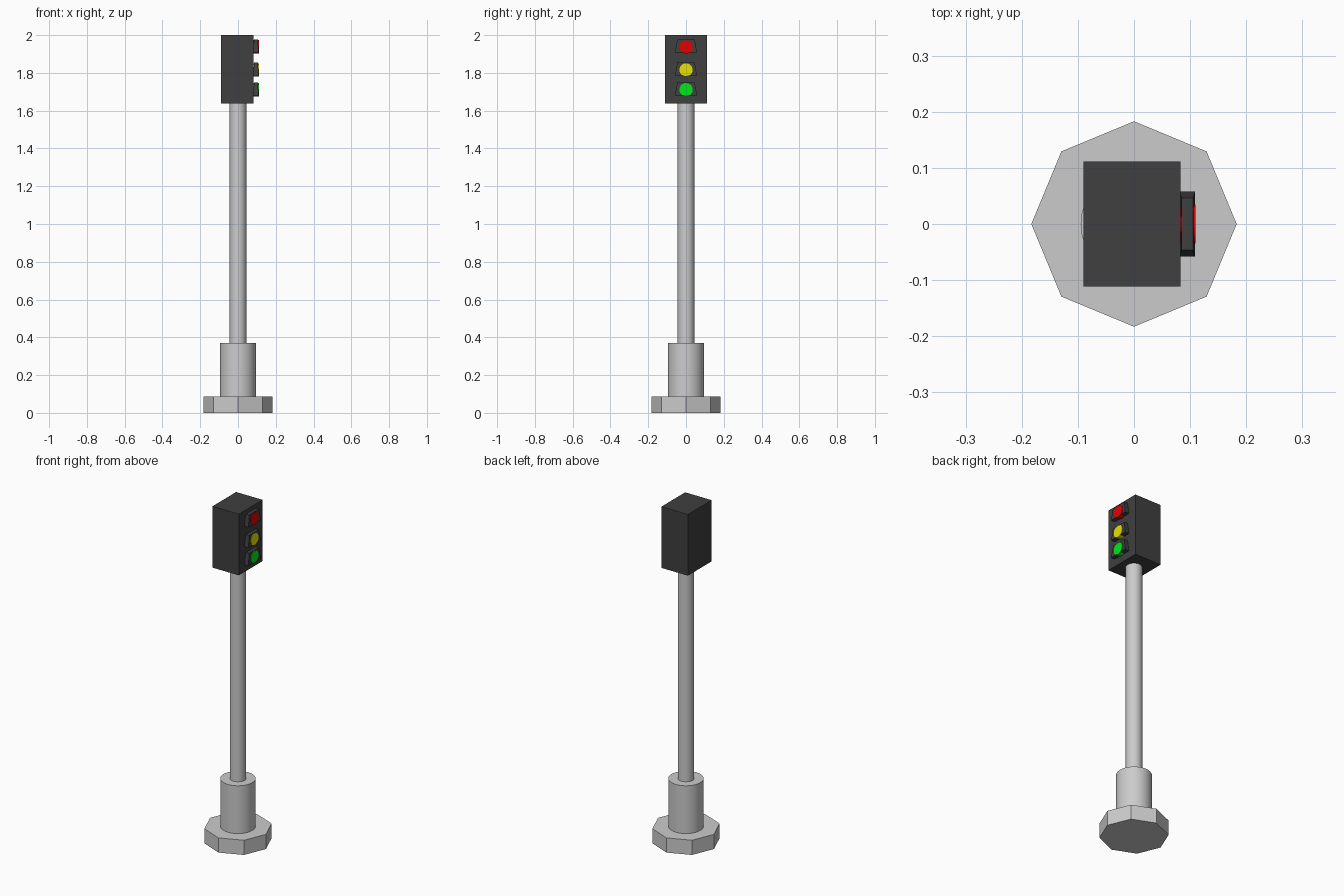
import bpy, bmesh, math
from mathutils import Matrix

if "Cube" in bpy.data.objects:
    bpy.data.objects.remove(bpy.data.objects["Cube"])


def material(name, color):
    m = bpy.data.materials.new(name)
    m.diffuse_color = (*color, 1)
    m.use_nodes = True
    m.node_tree.nodes["Principled BSDF"].inputs["Base Color"].default_value = m.diffuse_color
    return m


def cylinder(name, r, z0, z1, sides, smooth=True):
    bpy.ops.mesh.primitive_cylinder_add(vertices=sides, radius=r, depth=z1 - z0,
                                        location=(0, 0, (z0 + z1) / 2))
    ob = bpy.context.object
    ob.name = name
    if smooth:
        bpy.ops.object.shade_smooth_by_angle(angle=math.radians(40))
    return ob


def box(name, x, y, z, mat, top_scale=(1, 1)):
    bm = bmesh.new()
    bmesh.ops.create_cube(bm, size=1)
    for v in bm.verts:
        if v.co.z > 0:  # taper towards the top
            v.co.x *= top_scale[0]
            v.co.y *= top_scale[1]
    size = [b - a for a, b in (x, y, z)]
    mid = [(a + b) / 2 for a, b in (x, y, z)]
    bm.transform(Matrix.Translation(mid) @ Matrix.Diagonal((*size, 1)))
    me = bpy.data.meshes.new(name)
    bm.to_mesh(me)
    bm.free()
    me.materials.append(mat)
    ob = bpy.data.objects.new(name, me)
    bpy.context.collection.objects.link(ob)
    return ob


dark = material("dark_housing", (0.05, 0.05, 0.05))

# Octagonal foot, collar and pole
cylinder("foot", 0.183, 0, 0.087, 8, smooth=False)
cylinder("collar", 0.095, 0.08, 0.37, 32)
cylinder("pole", 0.044, 0.36, 1.65, 32)

# Signal housing
box("signal_housing", (-0.09, 0.083), (-0.111, 0.111), (1.637, 2.0), dark)

# Lamps facing +x, each set in a tapered shroud
for label, z, color in (("red", 1.938, (0.8, 0.0, 0.0)),
                        ("yellow", 1.816, (0.8, 0.75, 0.0)),
                        ("green", 1.711, (0.0, 0.8, 0.01))):
    box(label + "_shroud", (0.081, 0.109), (-0.058, 0.058), (z - 0.03, z + 0.038),
        dark, (0.75, 0.8))
    bpy.ops.mesh.primitive_cylinder_add(vertices=32, radius=0.035, depth=0.03,
                                        location=(0.095, 0, z),
                                        rotation=(0, math.pi / 2, 0))
    lamp = bpy.context.object
    lamp.name = label + "_lamp"
    lamp.data.materials.append(material(label, color))
    bpy.ops.object.shade_smooth_by_angle(angle=math.radians(40))
